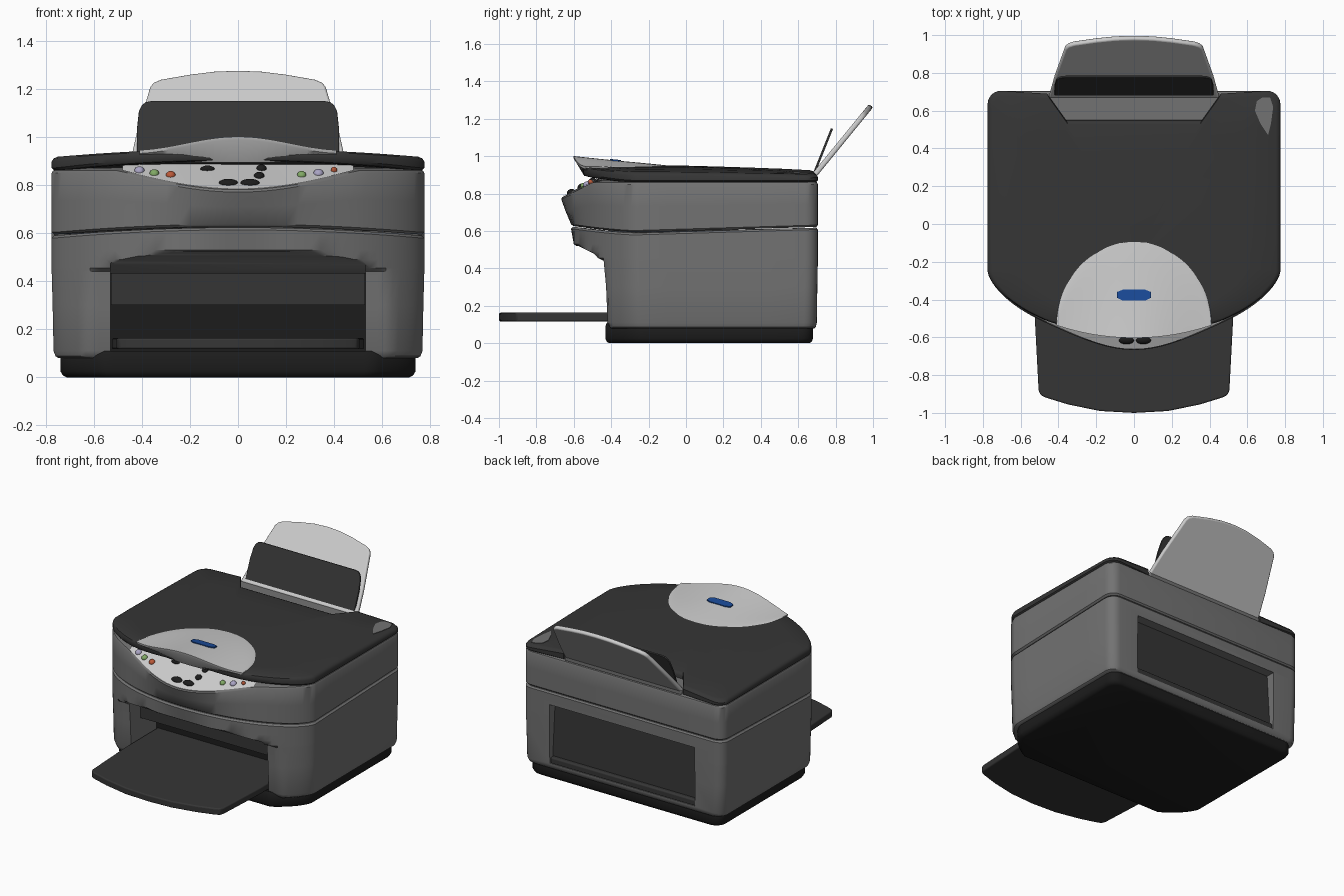
import bpy, math
from mathutils import Vector, Matrix

if "Cube" in bpy.data.objects:
    bpy.data.objects.remove(bpy.data.objects["Cube"])

W, N = 0.775, 48


def mat(name, *c):
    m = bpy.data.materials.new(name)
    m.diffuse_color = (*(c if len(c) == 3 else c * 3), 1)
    m.use_nodes = True
    m.node_tree.nodes["Principled BSDF"].inputs["Base Color"].default_value = m.diffuse_color
    return m


BODY, DARK, BLACK = mat("body_grey", .17), mat("charcoal", .036), mat("black", .012)
SILVER, BLUE = mat("silver", .55), mat("blue", .01, .07, .32)
GREEN, LILAC, RED = mat("green", .22, .4, .13), mat("lilac", .4, .37, .55), mat("orange", .5, .1, .04)


def mesh(name, verts, faces, m, bevel=0):
    me = bpy.data.meshes.new(name)
    me.from_pydata([tuple(v) for v in verts], [], faces)
    o = bpy.data.objects.new(name, me)
    bpy.context.collection.objects.link(o)
    if m:
        me.materials.append(m)
    if bevel:
        b = o.modifiers.new("bevel", 'BEVEL')
        b.width, b.segments, b.limit_method, b.angle_limit = bevel, 3, 'ANGLE', .7
    return o


def loft(name, rings, m, bevel=0):
    """Skin closed rings bottom to top and cap both ends."""
    n = len(rings[0])
    faces = [tuple(range(n))[::-1], tuple(range((len(rings) - 1) * n, len(rings) * n))]
    for r in range(len(rings) - 1):
        for i in range(n):
            j = (i + 1) % n
            faces.append((r * n + i, r * n + j, (r + 1) * n + j, (r + 1) * n + i))
    return mesh(name, [p for r in rings for p in r], faces, m, bevel)


def grid(name, rows, m):
    n = len(rows[0])
    faces = [(r * n + i, r * n + i + 1, (r + 1) * n + i + 1, (r + 1) * n + i)
             for r in range(len(rows) - 1) for i in range(n - 1)]
    return mesh(name, [p for r in rows for p in r], faces, m)


def box(name, lo, hi, m, bevel=0):
    (a, b, c), (d, e, f) = lo, hi
    return loft(name, [[(a, b, z), (d, b, z), (d, e, z), (a, e, z)] for z in (c, f)], m, bevel)


def sym(half):
    return half + [(-x, y) for x, y in reversed(half) if x > 0]


def plate(name, half, fn, t, m, bevel):
    """Thin symmetric plate; fn maps outline u, v and thickness to space."""
    return loft(name, [[fn(u, v, d) for u, v in sym(half)] for d in (0, t)], m, bevel)


def hump(x):
    return max(0, math.cos(math.pi * x)) if abs(x) < .5 else 0


def front(x, D, bump=0):
    return -.25 - D * max(0, 1 - (x / W) ** 2) ** .65 - bump * hump(x) ** 2


CORNER = [(W, -.1), (W, .2), (W, .45)] + [
    (W - .07 + .07 * math.cos(a * math.pi / 12), .635 + .07 * math.sin(a * math.pi / 12)) for a in range(7)]
NOTCH = CORNER + [(.46, .69), (.36, .55)]


def outline(zf, s=1, D=.365, bump=0, limit=-9, back=CORNER, cy=.15):
    """Bowed-front plan outline, scaled by s about (0, cy), heights from zf."""
    pts = []
    for i in range(N + 1):
        x = W * math.sin(-math.pi / 2 + math.pi * i / N)
        pts.append((x, max(front(x, D, bump), limit)))
    pts = [(x * s, cy + (y - cy) * s) for x, y in pts + sym(back)]
    return [(x, y, zf(x, y) if callable(zf) else zf) for x, y in pts]


def seam(d):
    return lambda x, y: .59 + d + .03 * min(1, max(0, y + .3)) + (.035 * max(0, 1 - (x / W) ** 2) if y < -.25 else 0)


def rim(x, y):
    return .86 - (.08 * hump(x) if y < -.25 else 0)


def lid_top(x, y):
    return .95 - .035 * (x / W) ** 2 - .02 * max(0, y)


def lid_low(d):
    return lambda x, y: .855 + d + .045 * max(0, 1 - (x / W) ** 2) * min(1, max(0, -y / .4))


# base
loft("base", [outline(z, s, limit=-.46) for z, s in
              ((0, .92), (.008, .94), (.025, .953), (.09, .953), (.11, .94))], BLACK)

# lower housing with undercut front and openings
lower = loft("lower_housing", [outline(z, s, limit=l) for z, s, l in (
    (.08, .965, -.42), (.088, .98, -.42), (.11, .99, -.425), (.3, .995, -.43), (.44, 1, -.44), (.455, 1, -.47),
    (.49, 1, -.54), (.53, 1, -.6), (seam(-.012), 1, -9), (seam(-.002), .985, -9))], BODY)
profile = [(-.8, .05), (-.8, .52), (-.575, .52), (-.4, .432), (-.1, .432), (-.1, .05)]
front_cut = loft("front_cutter", [[(x, y, z) for y, z in profile] for x in (-.53, .53)], BODY)
rear_cut = box("rear_cutter", (-.56, .6, .12), (.56, .9, .53), BODY)
for cutter in (front_cut, rear_cut):
    # make cutter and target normals consistent before cutting
    for o in (cutter, lower):
        bpy.ops.object.select_all(action='DESELECT')
        o.select_set(True)
        bpy.context.view_layer.objects.active = o
        bpy.ops.object.mode_set(mode='EDIT')
        bpy.ops.mesh.select_all(action='SELECT')
        bpy.ops.mesh.normals_make_consistent(inside=False)
        bpy.ops.object.mode_set(mode='OBJECT')
    b = lower.modifiers.new("cut", 'BOOLEAN')
    b.operation, b.solver, b.object = 'DIFFERENCE', 'EXACT', cutter
    bpy.ops.object.modifier_apply(modifier=b.name)
    bpy.data.objects.remove(cutter)

# slot interiors
box("slot_back", (-.535, -.14, .09), (.535, -.11, .44), BLACK)
box("slot_flap", (-.528, -.32, .3), (.528, -.3, .44), DARK)
loft("rear_door", [[(x, y, z) for y, z in ((.59, .11), (.67, .11), (.64, .54), (.59, .54))]
                   for x in (-.565, .565)], DARK)
box("rear_ledge", (-.56, .6, .115), (.56, .695, .16), DARK, .01)

# scanner housing
loft("scanner_housing", [
    outline(seam(.002), .985), outline(seam(.012)),
    outline(lambda x, y: (seam(.012)(x, y) + rim(x, y)) / 2, 1, bump=.03),
    outline(lambda x, y: rim(x, y) - .01, 1, bump=.052), outline(rim, .992, bump=.055),
    outline(lambda x, y: .87 + (.02 * hump(x) if y < 0 else 0), .96, limit=-.475)], BODY)


# control panel
def panel_pt(x, v, lift=.005):
    lo = Vector((x, front(x, .365, .055) + .012, rim(x, -1)))
    return lo.lerp(Vector((x, -.44, .893)), v) + Vector((0, -.4, .9)) * lift


grid("control_panel", [[panel_pt(-.48 + .96 * i / 40, v / 6, .006) for i in range(41)] for v in range(7)], SILVER)

# buttons: x, z, half width, half depth, colour
for k, (x, z, rx, ry, m) in enumerate((
        (-.41, .855, .021, .021, LILAC), (-.348, .843, .02, .02, GREEN), (-.28, .836, .02, .02, RED),
        (-.127, .86, .03, .014, BLACK), (-.04, .803, .04, .022, BLACK), (.05, .803, .04, .022, BLACK),
        (.088, .832, .022, .022, BLACK), (.098, .863, .021, .021, BLACK),
        (.265, .836, .019, .019, GREEN), (.335, .844, .021, .021, LILAC), (.4, .855, .013, .013, RED))):
    zl = rim(x, -1)
    v = (z - zl) / (.893 - zl)
    up = (panel_pt(x, 1) - panel_pt(x, 0)).normalized()
    nrm = Vector((1, 0, 0)).cross(up)
    bpy.ops.mesh.primitive_uv_sphere_add(segments=20, ring_count=10)
    o = bpy.context.object
    o.name = f"button_{k + 1}"
    rot = Matrix((Vector((1, 0, 0)), up, nrm)).transposed().to_4x4()
    o.matrix_world = Matrix.Translation(panel_pt(x, v)) @ rot @ Matrix.Diagonal((rx, ry, .017, 1))
    o.data.materials.append(m)

# scanner lid with rear notch
loft("lid", [outline(z, s, D=.35, bump=-.05, back=NOTCH, cy=-.2) for z, s in (
    (lid_low(0), .96), (lid_low(.004), .985), (lid_low(.015), 1),
    (lambda x, y: lid_top(x, y) - .018, 1), (lambda x, y: lid_top(x, y) - .006, .99),
    (lid_top, .97), (lid_top, .75), (lid_top, .5), (lid_top, .25), (lid_top, .05))], DARK)
box("feed_slot", (-.45, .5, .86), (.45, .695, .895), BODY, .008)


# raised silver dome at the front of the lid
def dome_pt(x, t):
    yf = front(x, .35) - .003
    yb = -.535 + .465 * math.sqrt(max(0, 1 - (x / .41) ** 2))
    y = yf + (yb - yf) * t
    bell = .5 + .5 * math.cos(math.pi * x / .41)
    return Vector((x, y, lid_top(x, y) - .003 + .008 * (1 - t ** 6) + .046 * bell * (1 - t) ** 1.3))


xs = [.41 * math.sin(math.pi * (i / 40 - .5)) for i in range(41)]
rows = [[dome_pt(x, 0) + Vector((0, .06, 0)) for x in xs], [dome_pt(x, 0) + Vector((0, .003, -.014)) for x in xs]]
for p in rows[0]:
    p.z = .893
grid("lid_dome", rows + [[dome_pt(x, t / 16) for x in xs] for t in range(17)], SILVER)

# plain blue plate on the dome
badge = [(-.09, -.36), (-.06, -.348), (.06, -.348), (.09, -.36), (.09, -.39), (.06, -.405), (-.06, -.405), (-.09, -.39)]
dz = [dome_pt(0, (y + .603) / .533).z for _, y in badge]
loft("dome_plate", [[(x, y, z + d) for (x, y), z in zip(badge[::-1], dz[::-1])] for d in (-.015, .005)], BLUE)

# pale patch on the lid's rear corner
patch = [(.64, .6), (.65, .65), (.68, .67), (.72, .67), (.737, .62), (.725, .53), (.71, .47), (.67, .53)]
loft("lid_corner_patch", [[(x, y, lid_top(x, y) + d) for x, y in patch[::-1]] for d in (-.006, .003)], BODY)

# rear paper support and guide
plate("paper_support", [(.45, 0), (.42, .17), (.365, .41), (.35, .432), (.32, .448), (.2, .475), (.1, .491), (0, .496)],
      lambda u, v, d: (u, .665 + v * .633 + d * .774, .895 + v * .774 - d * .633), .028, SILVER, .01)
plate("paper_guide", [(.42, 0), (.42, .15), (.412, .225), (.4, .25), (.385, .264), (.36, .269)],
      lambda u, v, d: (u, .675 + v * .371 + d * .928, .9 + v * .928 - d * .371), .012, DARK, .003)

# output tray
plate("output_tray", [(.525, -.12), (.525, -.5), (.505, -.88), (.495, -.905), (.47, -.918), (.35, -.955), (.18, -.99), (0, -1)],
      lambda u, v, d: (u, v, .117 + d), .046, DARK, .008)

# consistent normals and smooth shading
for o in [o for o in bpy.data.objects if o.type == 'MESH']:
    bpy.ops.object.select_all(action='DESELECT')
    o.select_set(True)
    bpy.context.view_layer.objects.active = o
    bpy.ops.object.mode_set(mode='EDIT')
    bpy.ops.mesh.select_all(action='SELECT')
    bpy.ops.mesh.normals_make_consistent(inside=False)
    bpy.ops.object.mode_set(mode='OBJECT')
    bpy.ops.object.shade_smooth_by_angle(angle=math.radians(35))
